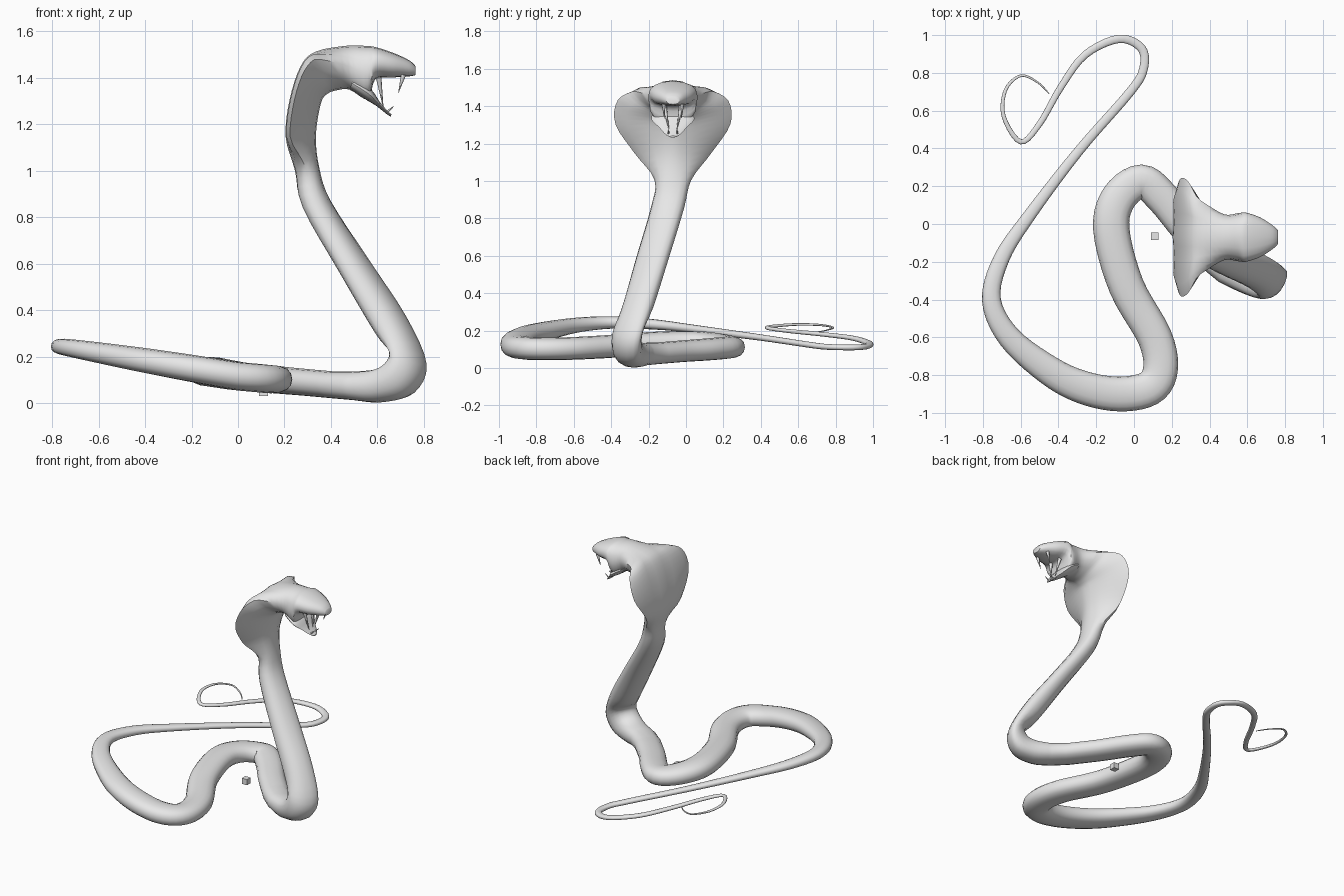
import bpy, bmesh, math
from mathutils import Vector

cube = bpy.data.objects.get("Cube")
if cube:
    bpy.data.objects.remove(cube, do_unlink=True)

grey = bpy.data.materials.new("plain_grey")
grey.use_nodes = True
grey.diffuse_color = (0.8, 0.8, 0.8, 1)
grey.node_tree.nodes["Principled BSDF"].inputs["Base Color"].default_value = (0.8, 0.8, 0.8, 1)
SIDES = 16
MID_Y = -0.07


def spline(keys, steps):
    """Smooth interpolation through rows of numbers."""
    out = []
    for i in range(len(keys) - 1):
        a, b, c, d = (keys[max(0, min(len(keys) - 1, i + k))] for k in (-1, 0, 1, 2))
        for s in range(steps):
            t = s / steps
            out.append([q + 0.5 * t * (r - p + t * (2 * p - 5 * q + 4 * r - e + t * (3 * (q - r) + e - p)))
                        for p, q, r, e in zip(a, b, c, d)])
    return out + [list(keys[-1])]


def power(value, exponent):
    return math.copysign(abs(value) ** exponent, value)


def ring(centre, side, dorsal, width, wing):
    """Rounded cross-section with optional thin wings towards the back."""
    points = []
    lift = 0.7 * min(1, max(0, wing) / 0.1)
    for i in range(SIDES):
        a = math.tau * i / SIDES
        flare = abs(math.cos(a)) ** 4
        u = width * power(math.cos(a), 0.85) + wing * math.copysign(flare, math.cos(a))
        points.append(centre + side * u + dorsal * (power(math.sin(a), 0.85) + lift * flare))
    return points


def finish(name, bm, smooth=True):
    bmesh.ops.recalc_face_normals(bm, faces=bm.faces)
    mesh = bpy.data.meshes.new(name)
    bm.to_mesh(mesh)
    bm.free()
    mesh.materials.append(grey)
    ob = bpy.data.objects.new(name, mesh)
    bpy.context.collection.objects.link(ob)
    if smooth:
        bpy.ops.object.select_all(action='DESELECT')
        ob.select_set(True)
        bpy.context.view_layer.objects.active = ob
        bpy.ops.object.shade_smooth_by_angle(angle=math.radians(45))
    return ob


def loft(name, rings):
    bm = bmesh.new()
    loops = [[bm.verts.new(p) for p in r] for r in rings]
    for lo, hi in zip(loops, loops[1:]):
        for i in range(SIDES):
            j = (i + 1) % SIDES
            bm.faces.new((lo[i], lo[j], hi[j], hi[i]))
    bm.faces.new(loops[0])
    bm.faces.new(loops[-1])
    return finish(name, bm)


def upright_rings(rows, steps):
    """Rows: back x, z, belly x, z, centre y, heading, half width, wing."""
    out = []
    for xd, zd, xv, zv, y, yaw, w, wing in spline(rows, steps):
        yaw = math.radians(yaw)
        out.append(ring(Vector(((xd + xv) / 2, y, (zd + zv) / 2)),
                        Vector((-math.sin(yaw), math.cos(yaw), 0)),
                        Vector(((xd - xv) / 2, 0, (zd - zv) / 2)), w, wing))
    return out


# Coils lying on a gently sloping plane, tail tip first: x, y, half width
coil = [(-.45, .69, .003), (-.51, .75, .005), (-.6, .785, .007), (-.68, .71, .009),
        (-.69, .57, .011), (-.6, .435, .014), (-.5, .53, .016), (-.39, .72, .018),
        (-.26, .895, .02), (-.08, .98, .022), (.04, .93, .023), (.05, .82, .023),
        (-.02, .7, .024), (-.29, .39, .026), (-.55, .05, .033), (-.7, -.18, .042),
        (-.755, -.4, .05), (-.66, -.6, .062), (-.45, -.775, .078), (-.27, -.865, .087),
        (-.08, -.9, .092), (.08, -.87, .093), (.14, -.77, .092), (.11, -.6, .092),
        (-.04, -.33, .094), (-.12, -.03, .096), (-.08, .14, .094), (.04, .225, .09),
        (.15, .14, .09), (.28, -.02, .088), (.42, -.17, .088)]
path = spline(coil, 5)
body = []
for i, (x, y, w) in enumerate(path):
    before, after = path[max(0, i - 1)], path[min(len(path) - 1, i + 1)]
    run = Vector((after[0] - before[0], after[1] - before[1], 0)).normalized()
    z = .115 - .09 * x + .08 * max(0, -x)
    body.append(ring(Vector((x, y, z)), Vector((-run.y, run.x, 0)), Vector((0, 0, .66 * w)), w, 0))

# Raised neck, spread hood and upper head
trunk = [(.50, .135, .50, .012, -.235, -38, .088, 0),
         (.595, .145, .615, .003, -.285, -32, .088, 0),
         (.645, .175, .745, .04, -.315, -26, .088, 0),
         (.66, .225, .80, .165, -.31, -24, .088, 0),
         (.60, .30, .715, .37, -.255, -22, .09, 0),
         (.445, .56, .56, .61, -.18, -18, .092, 0),
         (.28, .84, .40, .865, -.10, -8, .09, 0),
         (.245, 1.0, .35, 1.01, MID_Y, 0, .088, .01),
         (.205, 1.145, .335, 1.15, MID_Y, 0, .088, .115),
         (.222, 1.305, .357, 1.29, MID_Y, 0, .09, .217),
         (.27, 1.45, .385, 1.33, MID_Y, 0, .10, .195),
         (.335, 1.512, .425, 1.345, MID_Y, 0, .11, .085),
         (.47, 1.537, .48, 1.348, MID_Y, 0, .112, .01),
         (.55, 1.536, .56, 1.305, MID_Y, 0, .128, 0),
         (.595, 1.53, .59, 1.392, MID_Y, 0, .13, 0),
         (.67, 1.505, .665, 1.4, MID_Y, 0, .105, 0),
         (.735, 1.475, .735, 1.405, MID_Y, 0, .062, 0),
         (.763, 1.45, .763, 1.41, MID_Y, 0, .035, 0)]
loft("snake_body", body + upright_rings(trunk, 4))

# Open lower jaw with raised rims
jaw = [(.50, 1.40, .48, 1.352, MID_Y, 0, .1, 0),
       (.572, 1.35, .55, 1.305, MID_Y, 0, .1, .015),
       (.61, 1.295, .595, 1.278, MID_Y, 0, .06, .015),
       (.645, 1.255, .64, 1.242, MID_Y, 0, .03, .01),
       (.66, 1.242, .658, 1.232, MID_Y, 0, .014, 0)]
loft("lower_jaw", upright_rings(jaw, 3))


def spike(name, base, tip, radius):
    base, tip = Vector(base), Vector(tip)
    axis = tip - base
    bm = bmesh.new()
    bmesh.ops.create_cone(bm, cap_ends=True, segments=8, radius1=radius, radius2=.001, depth=axis.length)
    bmesh.ops.rotate(bm, verts=bm.verts, matrix=axis.to_track_quat('Z', 'Y').to_matrix())
    bmesh.ops.translate(bm, verts=bm.verts, vec=(base + tip) / 2)
    finish(name, bm)


# Fangs, lower teeth and mouth tendons in mirrored pairs
for label, s in (("left", 1), ("right", -1)):
    spike(label + "_fang", (.712, MID_Y + s * .05, 1.412), (.69, MID_Y + s * .046, 1.335), .011)
    spike(label + "_lower_tooth", (.638, MID_Y + s * .024, 1.25), (.672, MID_Y + s * .022, 1.278), .006)
    spike(label + "_tendon", (.605, MID_Y + s * .045, 1.4), (.625, MID_Y + s * .02, 1.27), .012)

# Small loose block between the coils
bm = bmesh.new()
bmesh.ops.create_cube(bm, size=.04)
bmesh.ops.translate(bm, verts=bm.verts, vec=(.11, -.065, .05))
finish("small_block", bm, smooth=False)
